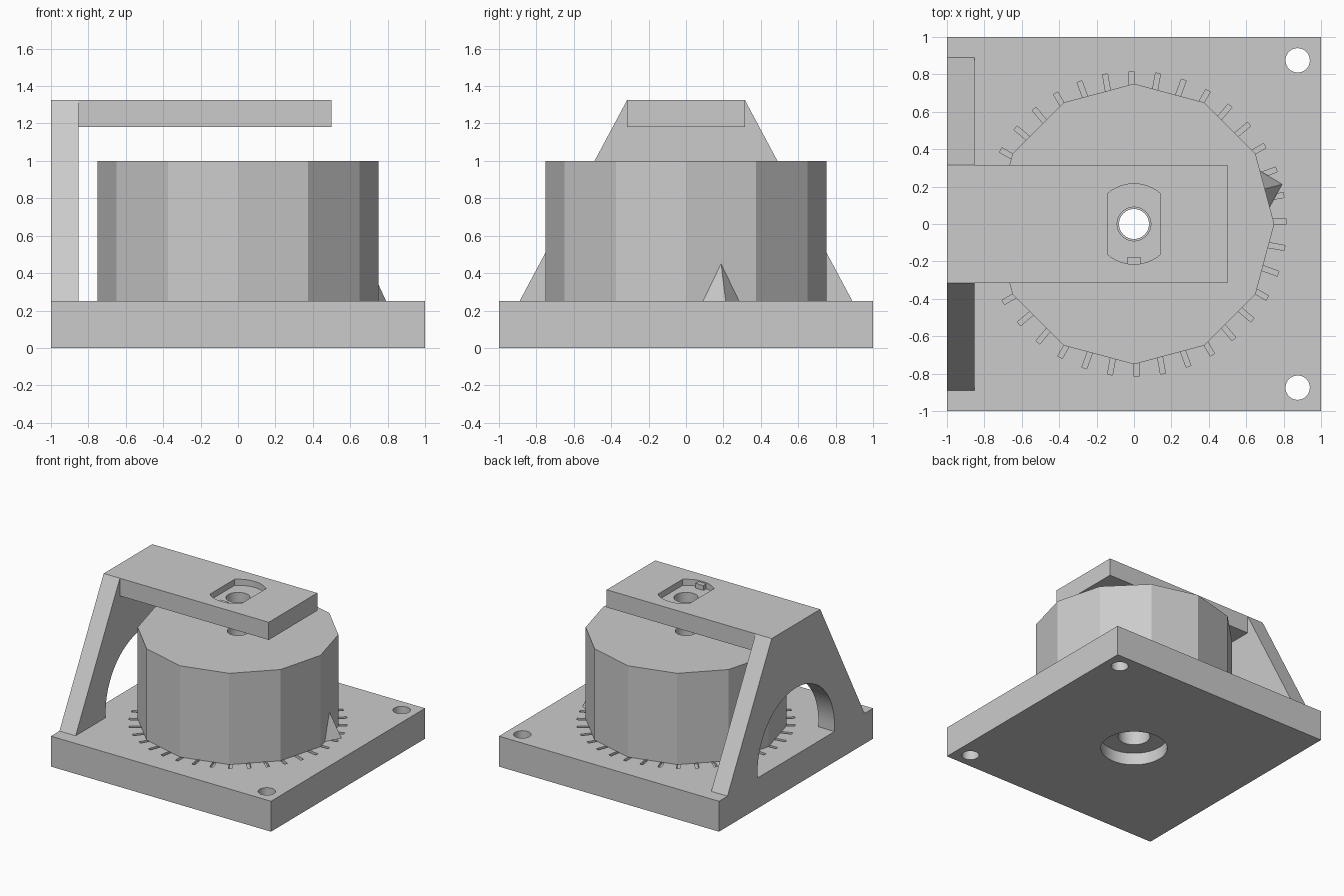
import bpy
import bmesh
from math import cos, sin, pi, radians, asin
from mathutils import Matrix, Vector

if "Cube" in bpy.data.objects:
    bpy.data.objects.remove(bpy.data.objects["Cube"], do_unlink=True)

# One plain grey material
GREY = (0.6, 0.6, 0.6, 1)
grey = bpy.data.materials.new("light grey")
grey.use_nodes = True
grey.diffuse_color = GREY
grey.node_tree.nodes["Principled BSDF"].inputs["Base Color"].default_value = GREY


def finish(name, bm):
    bmesh.ops.recalc_face_normals(bm, faces=bm.faces)
    mesh = bpy.data.meshes.new(name)
    bm.to_mesh(mesh)
    bm.free()
    mesh.materials.append(grey)
    ob = bpy.data.objects.new(name, mesh)
    bpy.context.collection.objects.link(ob)
    return ob


def add_prism(bm, pts, low, high, matrix=Matrix()):
    """Extrude a flat outline from low to high, then place it."""
    verts = [bm.verts.new(matrix @ Vector((x, y, low))) for x, y in pts]
    face = bm.faces.new(verts)
    top = bmesh.ops.extrude_face_region(bm, geom=[face])["geom"]
    shift = matrix.to_3x3() @ Vector((0, 0, high - low))
    bmesh.ops.translate(bm, verts=[g for g in top if isinstance(g, bmesh.types.BMVert)], vec=shift)


def prism(name, pts, low, high, matrix=Matrix()):
    bm = bmesh.new()
    add_prism(bm, pts, low, high, matrix)
    return finish(name, bm)


def rect(x0, x1, y0, y1):
    return [(x0, y0), (x1, y0), (x1, y1), (x0, y1)]


def arc(r, start, end, n, cx=0, cy=0):
    return [(cx + r * cos(start + (end - start) * i / n),
             cy + r * sin(start + (end - start) * i / n)) for i in range(n + 1)]


def circle(r, cx=0, cy=0, n=48):
    return arc(r, 0, 2 * pi, n, cx, cy)[:-1]


def activate(ob):
    bpy.ops.object.select_all(action="DESELECT")
    ob.select_set(True)
    bpy.context.view_layer.objects.active = ob


def cut(target, cutter):
    mod = target.modifiers.new("cut", "BOOLEAN")
    mod.operation = "DIFFERENCE"
    mod.solver = "EXACT"
    mod.object = cutter
    activate(target)
    bpy.ops.object.modifier_apply(modifier=mod.name)
    bpy.data.objects.remove(cutter, do_unlink=True)


# Square base with stepped centre hole and two screw holes
BASE_TOP = 0.25
base = prism("base_plate", rect(-1, 1, -1, 1), 0, BASE_TOP)
cut(base, prism("bore_cutter", circle(0.12), -0.1, 0.4))
cut(base, prism("recess_cutter", circle(0.25), -0.1, 0.1))
for side in (-1, 1):
    cut(base, prism("screw_cutter", circle(0.065, 0.875, side * 0.875), -0.1, 0.4))

# Ring of engraved dial marks, one every ten degrees
bm = bmesh.new()
for i in range(36):
    add_prism(bm, rect(0.69, 0.815, 0, 0.027), BASE_TOP - 0.025, BASE_TOP + 0.05,
              Matrix.Rotation(radians(10 * i), 4, "Z"))
cut(base, finish("mark_cutter", bm))

# Twelve-sided drum with a shaft hole
drum = prism("drum", circle(0.75, n=12), BASE_TOP, 1)
cut(drum, prism("shaft_cutter", circle(0.08), 0, 1.2))

# Pointer wedge on one drum face
face_r = 0.75 * cos(pi / 12)
bm = bmesh.new()
for p in ((face_r, -0.1, BASE_TOP), (face_r, 0.1, BASE_TOP),
          (0.82, 0, BASE_TOP), (face_r, 0, 0.45)):
    bm.verts.new(Matrix.Rotation(pi / 12, 4, "Z") @ Vector(p))
bmesh.ops.convex_hull(bm, input=bm.verts)
pointer = finish("pointer", bm)

# Tapered upright with an arched opening; its outline lies in the YZ plane
SIDEWAYS = Matrix(((0, 0, 1, 0), (1, 0, 0, 0), (0, 1, 0, 0), (0, 0, 0, 1)))
ARM_TOP, ARM_HALF, INNER = 1.325, 0.315, -0.853
outline = [(0.89, BASE_TOP), (ARM_HALF, ARM_TOP), (-ARM_HALF, ARM_TOP), (-0.89, BASE_TOP),
           (-0.5, BASE_TOP)] + arc(0.5, pi, 0, 40, 0, 0.3) + [(0.5, BASE_TOP)]
upright = prism("upright", outline, -1, INNER, SIDEWAYS)

# Overhanging arm with a flat-sided pocket and shaft hole
arm = prism("arm", rect(INNER, 0.5, -ARM_HALF, ARM_HALF), 1.18, ARM_TOP)
flat = 0.143
half = asin(flat / 0.215)
pocket = arc(0.215, pi / 2 - half, pi / 2 + half, 16)
pocket += [(-x, -y) for x, y in pocket]
FLOOR = ARM_TOP - 0.05
cut(arm, prism("pocket_cutter", pocket, FLOOR, ARM_TOP + 0.1))
cut(arm, prism("arm_hole_cutter", circle(0.09), 1, 1.5))

# Small locating key at the front of the pocket
key = prism("pocket_key", rect(-0.035, 0.035, -0.213, -0.176), FLOOR, ARM_TOP - 0.01)

# Smooth only the round holes and arch
for ob in (base, drum, pointer, upright, arm, key):
    activate(ob)
    bpy.ops.object.shade_smooth_by_angle(angle=radians(20))
